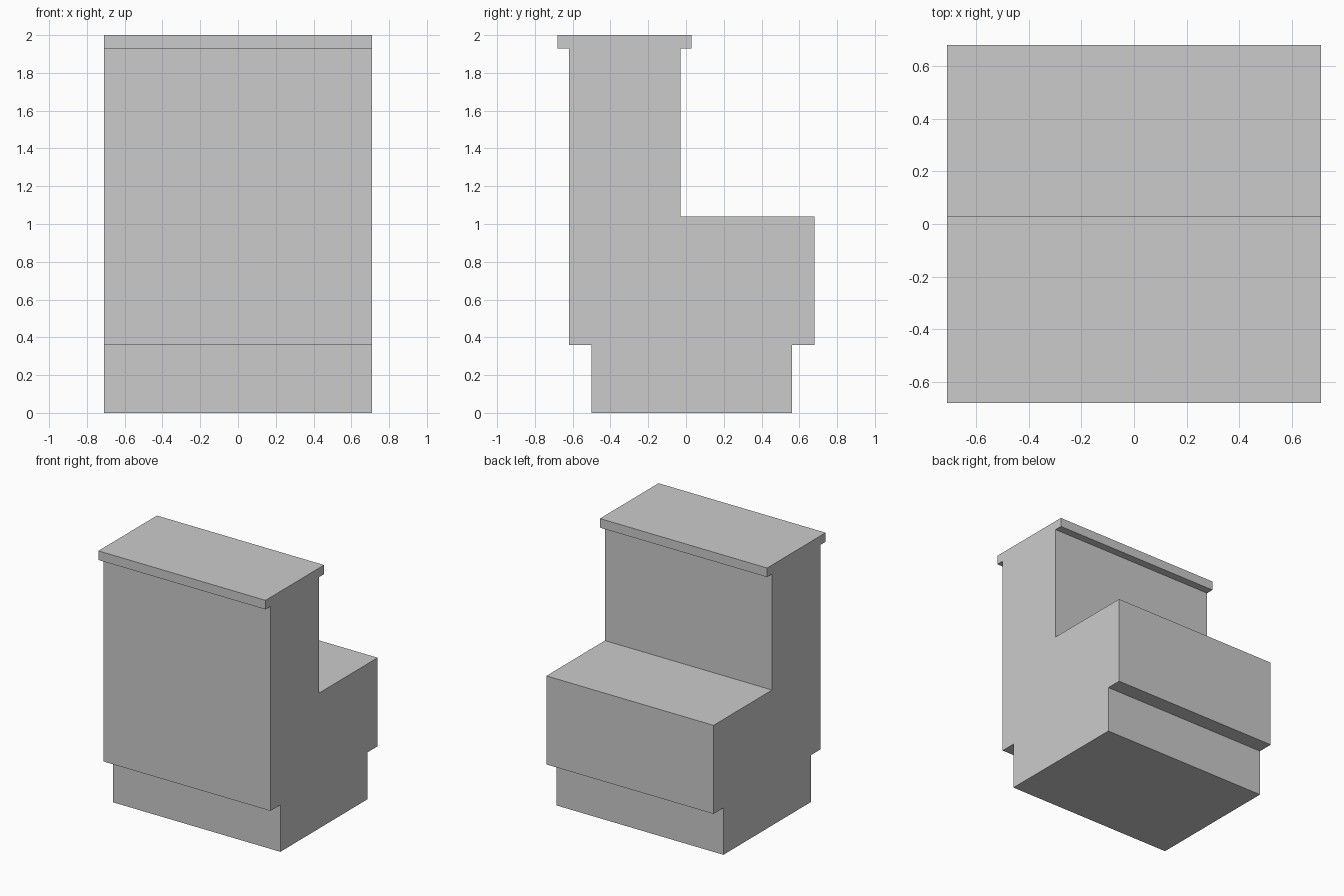
import bpy
import bmesh
from mathutils import Vector

if "Cube" in bpy.data.objects:
    bpy.data.objects.remove(bpy.data.objects["Cube"])

HALF_WIDTH = 0.71

# Side profile (y, z): recessed plinth, low rear counter, tall front with overhanging top
PROFILE = [
    (-0.50, 0.00), (0.56, 0.00), (0.56, 0.36), (0.68, 0.36),
    (0.68, 1.04), (-0.03, 1.04), (-0.03, 1.93), (0.03, 1.93),
    (0.03, 2.00), (-0.68, 2.00), (-0.68, 1.93), (-0.62, 1.93),
    (-0.62, 0.36), (-0.50, 0.36),
]


def extrude_profile(name, profile, half_width):
    bm = bmesh.new()
    face = bm.faces.new([bm.verts.new((-half_width, y, z)) for y, z in profile])
    result = bmesh.ops.extrude_face_region(bm, geom=[face], use_keep_orig=True)
    moved = [g for g in result["geom"] if isinstance(g, bmesh.types.BMVert)]
    bmesh.ops.translate(bm, verts=moved, vec=Vector((2 * half_width, 0, 0)))
    bmesh.ops.recalc_face_normals(bm, faces=bm.faces)
    mesh = bpy.data.meshes.new(name)
    bm.to_mesh(mesh)
    bm.free()
    obj = bpy.data.objects.new(name, mesh)
    bpy.context.collection.objects.link(obj)
    return obj


# One solid counter section, flush at both ends
extrude_profile("counter_section", PROFILE, HALF_WIDTH)
